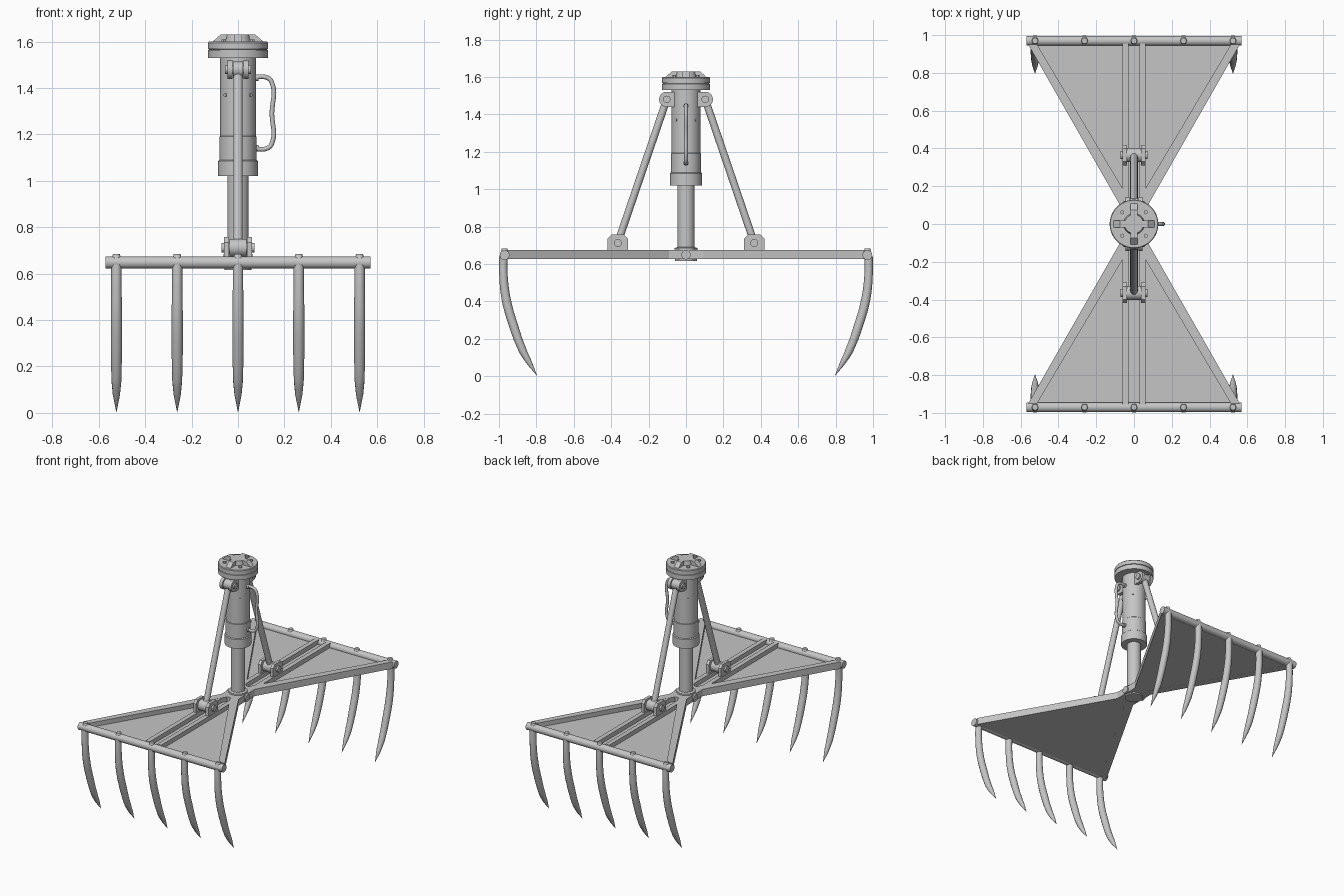
import bpy, bmesh
from math import radians, pi, cos, sin
from mathutils import Vector, Matrix

cube = bpy.data.objects.get("Cube")
if cube:
    bpy.data.objects.remove(cube, do_unlink=True)

steel = bpy.data.materials.new("grey_steel")
steel.use_nodes = True
GREY = (0.56, 0.56, 0.56, 1)
steel.diffuse_color = GREY
steel.node_tree.nodes["Principled BSDF"].inputs["Base Color"].default_value = GREY


def finish(name, bm):
    bmesh.ops.recalc_face_normals(bm, faces=bm.faces)
    me = bpy.data.meshes.new(name)
    bm.to_mesh(me)
    bm.free()
    me.materials.append(steel)
    me.shade_smooth()
    me.set_sharp_from_angle(angle=radians(32))
    ob = bpy.data.objects.new(name, me)
    bpy.context.collection.objects.link(ob)
    return ob


def rod(name, a, b, r, r2=None, sides=24):
    """Cylinder or cone from point a to point b."""
    a, b = Vector(a), Vector(b)
    d = b - a
    m = Matrix.Translation((a + b) / 2) @ d.to_track_quat('Z', 'Y').to_matrix().to_4x4()
    bm = bmesh.new()
    bmesh.ops.create_cone(bm, cap_ends=True, segments=sides, radius1=r,
                          radius2=r if r2 is None else r2, depth=d.length, matrix=m)
    return finish(name, bm)


def prism(name, pts, lo, hi, place):
    """Extrude a 2D outline from lo to hi; place maps (u, v, w) to xyz."""
    bm = bmesh.new()
    ends = [[bm.verts.new(place(u, v, w)) for u, v in pts] for w in (lo, hi)]
    bm.faces.new(ends[0])
    bm.faces.new(ends[1])
    n = len(pts)
    for i in range(n):
        j = (i + 1) % n
        bm.faces.new((ends[0][i], ends[0][j], ends[1][j], ends[1][i]))
    return finish(name, bm)


def box(name, x0, x1, y0, y1, z0, z1):
    return prism(name, [(x0, y0), (x1, y0), (x1, y1), (x0, y1)], z0, z1,
                 lambda u, v, w: (u, v, w))


def lathe(name, profile, sides=48):
    bm = bmesh.new()
    vs = [bm.verts.new((r, 0, z)) for r, z in profile]
    es = [bm.edges.new(p) for p in zip(vs, vs[1:])]
    bmesh.ops.spin(bm, geom=vs + es, axis=(0, 0, 1), cent=(0, 0, 0),
                   angle=2 * pi, steps=sides, use_duplicate=False)
    bmesh.ops.remove_doubles(bm, verts=bm.verts, dist=1e-5)
    return finish(name, bm)


def tube(name, pts, radii, bevel, steps=6):
    """Smooth tube through points with a radius at each one."""
    cu = bpy.data.curves.new(name, 'CURVE')
    cu.dimensions = '3D'
    cu.bevel_depth = bevel
    cu.bevel_resolution = 4
    cu.resolution_u = steps
    cu.use_fill_caps = True
    sp = cu.splines.new('BEZIER')
    sp.bezier_points.add(len(pts) - 1)
    for bp, p, r in zip(sp.bezier_points, pts, radii):
        bp.co, bp.radius = p, r
        bp.handle_left_type = bp.handle_right_type = 'AUTO'
    cu.materials.append(steel)
    ob = bpy.data.objects.new(name, cu)
    bpy.context.collection.objects.link(ob)
    return ob


# Central column: inner rod, outer sleeve, head flange
lathe("inner_rod", [(0, .66), (.062, .66), (.062, .685), (.046, .69), (.046, 1.06), (0, 1.06)])
lathe("outer_sleeve", [(0, 1.02), (.086, 1.02), (.086, 1.085), (.08, 1.09), (.08, 1.19),
                       (.077, 1.193), (.077, 1.54), (0, 1.54)])
lathe("head_flange", [(0, 1.53), (.129, 1.53), (.129, 1.563), (.124, 1.564), (.124, 1.567),
                      (.129, 1.568), (.129, 1.595), (.125, 1.6), (0, 1.6)])
lathe("head_hub", [(0, 1.59), (.058, 1.59), (.05, 1.63), (0, 1.63)])
for k in range(4):
    a = k * pi / 2
    rib = prism("head_rib", [(.03, 1.595), (.115, 1.595), (.075, 1.63), (.03, 1.63)], -.018, .018,
                lambda u, v, w: (u, w, v))
    rib.rotation_euler.z = a
    c, s = cos(a + pi / 4), sin(a + pi / 4)
    rod("head_bolt", (.088 * c, .088 * s, 1.59), (.088 * c, .088 * s, 1.61), .011, sides=6)
    rod("sleeve_screw", (.07 * c, .07 * s, 1.37), (.081 * c, .081 * s, 1.37), .008, sides=12)

# Side handle
tube("handle", [(.06, 0, 1.445), (.125, 0, 1.445), (.146, 0, 1.424), (.146, 0, 1.29),
                (.146, 0, 1.161), (.125, 0, 1.14), (.06, 0, 1.14)], [1] * 7, .01)
for z in (1.445, 1.14):
    rod("handle_foot", (.07, 0, z), (.088, 0, z), .014)

# Central hub of the frame
box("frame_hub", -.068, .068, -.105, .105, .626, .674)
rod("hub_base", (0, 0, .616), (0, 0, .63), .058, sides=32)
rod("hub_pin", (-.078, 0, .65), (.078, 0, .65), .025)

SIDE_RAIL = [(.074, .1), (.56, .95), (.513, .95), (.014, .11), (.014, .06), (.05, .06)]
TINE = [(.976, .64), (.976, .54), (.961, .41), (.922, .27), (.874, .14), (.842, .08), (.797, .004)]

for s, end in ((-1, "front"), (1, "back")):
    # Fork panel: floor plate, slanted side rails, two middle rails
    flat = lambda u, v, w: (u, s * v, w)
    prism(end + "_plate", [(-.074, .1), (.074, .1), (.55, .955), (-.55, .955)], .6265, .642, flat)
    for m, side in ((1, "left"), (-1, "right")):
        prism(f"{end}_{side}_rail", SIDE_RAIL, .626, .674,
              lambda u, v, w: (m * u, s * v, w))
        x0, x1 = sorted((m * .03, m * .062))
        y0, y1 = sorted((s * .1, s * .955))
        box(f"{end}_{side}_middle_rail", x0, x1, y0, y1, .63, .673)

    # Cross bar with five bolted tines
    rod(end + "_cross_bar", (-.57, s * .97, .648), (.57, s * .97, .648), .026)
    for i in range(-2, 3):
        x = i * .262
        rod(end + "_tine_nut", (x, s * .97, .66), (x, s * .97, .684), .021, .015, 16)
        tube(end + "_tine", [(x, s * y, z) for y, z in TINE],
             [1, 1, 1.08, 1.08, .95, .7, .04], .0225)

    # Lower clevis
    ear = [(-.054, .66), (.054, .66), (.054, .735), (.034, .757), (-.034, .757), (-.054, .735)]
    for x0, x1 in ((-.06, -.038), (.038, .06)):
        prism(end + "_lower_ear", ear, x0, x1, lambda u, v, w: (w, s * .365 + u, v))
    rod(end + "_lower_pin", (-.072, s * .365, .712), (.072, s * .365, .712), .021)
    rod(end + "_lower_eye", (-.036, s * .365, .712), (.036, s * .365, .712), .038)

    # Upper clevis, joined to the sleeve
    for x0, x1 in ((-.046, -.024), (.024, .046)):
        rod(end + "_upper_ear", (x0, s * .103, 1.48), (x1, s * .103, 1.48), .041)
        y0, y1 = sorted((s * .05, s * .103))
        box(end + "_upper_lug", x0, x1, y0, y1, 1.439, 1.521)
    rod(end + "_upper_pin", (-.056, s * .103, 1.48), (.056, s * .103, 1.48), .02)
    rod(end + "_upper_eye", (-.022, s * .103, 1.48), (.022, s * .103, 1.48), .034)

    # Diagonal brace
    rod(end + "_brace", (0, s * .103, 1.48), (0, s * .365, .712), .02)
